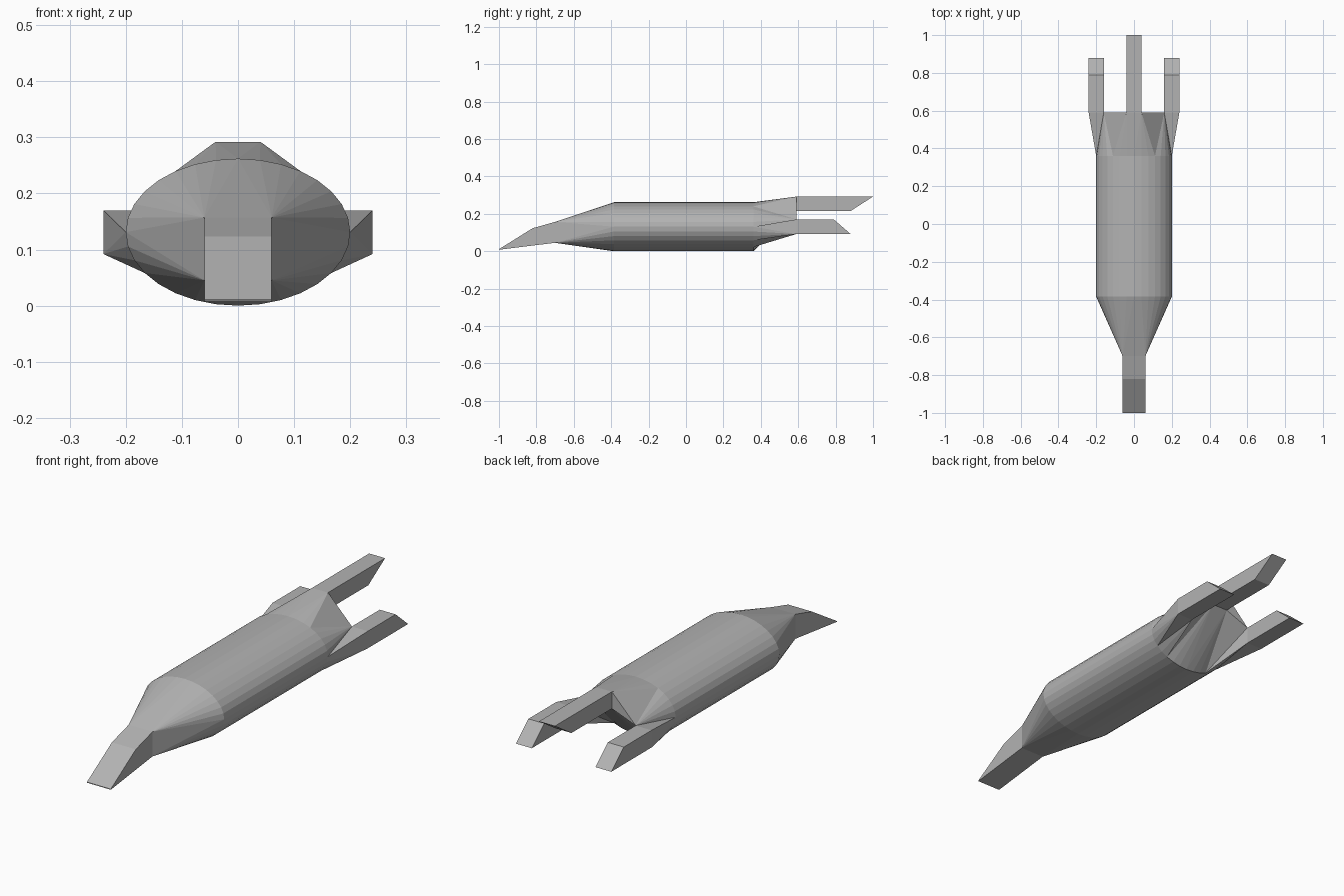
import bpy, bmesh, math

cube = bpy.data.objects.get("Cube")
if cube:
    bpy.data.objects.remove(cube, do_unlink=True)

grey = bpy.data.materials.new("hull_grey")
grey.use_nodes = True
GREY = (0.45, 0.45, 0.45, 1)
grey.diffuse_color = GREY
grey.node_tree.nodes["Principled BSDF"].inputs["Base Color"].default_value = GREY

RX, RZ, SIDES = 0.2, 0.131, 32
Q = SIDES // 4
FRONT, BACK, NOSE, ROOT = -0.385, 0.36, -0.7, 0.59


def finish(name, bm):
    bmesh.ops.recalc_face_normals(bm, faces=bm.faces)
    mesh = bpy.data.meshes.new(name)
    bm.to_mesh(mesh)
    bm.free()
    mesh.materials.append(grey)
    obj = bpy.data.objects.new(name, mesh)
    bpy.context.collection.objects.link(obj)
    return obj


def prism(name, profile, x0, x1):
    """Side profile of (y, z) points extruded across x."""
    bm = bmesh.new()
    face = bm.faces.new([bm.verts.new((x0, y, z)) for y, z in profile])
    new = bmesh.ops.extrude_face_region(bm, geom=[face])["geom"]
    verts = [v for v in new if isinstance(v, bmesh.types.BMVert)]
    bmesh.ops.translate(bm, verts=verts, vec=(x1 - x0, 0, 0))
    return finish(name, bm)


# Hull: the left half, then mirrored
bm = bmesh.new()


def ring(y):
    verts = {}
    for k in range(-Q, Q + 1):
        a = math.tau * k / SIDES
        x = 0 if abs(k) == Q else RX * math.cos(a)
        verts[k] = bm.verts.new((x, y, RZ + RZ * math.sin(a)))
    return verts


def fan(rim, first, last, apex):
    for k in range(first, last):
        bm.faces.new((rim[k], rim[k + 1], apex))


def face(*verts):
    bm.faces.new(verts)


front, back = ring(FRONT), ring(BACK)
for k in range(-Q, Q):
    face(front[k], front[k + 1], back[k + 1], back[k])

# Nose taper from ellipse to rectangle
n_top, n_low, m_top, m_low = [bm.verts.new((x, NOSE, z)) for x in (0.06, 0) for z in (0.157, 0.045)]
fan(front, 0, Q, n_top)
fan(front, -Q, 0, n_low)
face(front[0], n_top, n_low)
face(front[Q], n_top, m_top)
face(front[-Q], n_low, m_low)
face(n_top, n_low, m_low, m_top)

# Tail: arcs of the ellipse run out to the roots of the three prongs
t_top, t_low, c_top, c_low = [bm.verts.new((x, ROOT, z)) for x in (0.04, 0) for z in (0.292, 0.215)]
s_in, s_in_low, s_out, s_out_low = [bm.verts.new((x, ROOT, z)) for x in (0.16, 0.24) for z in (0.17, 0.092)]
fan(back, 5, Q, t_top)
face(back[Q], t_top, c_top)
face(back[5], t_top, s_in)
fan(back, 0, 5, s_in)
face(back[0], s_in, s_out)
face(back[0], s_out, s_out_low)
fan(back, -3, 0, s_out_low)
face(back[-3], s_out_low, s_in_low)
fan(back, -5, -3, s_in_low)
face(back[-5], s_in_low, s_in)
face(back[-5], s_in, t_low)
fan(back, -Q, -5, t_low)
face(back[-Q], t_low, c_low)
face(t_top, t_low, c_low, c_top)
face(t_top, s_in, t_low)
face(s_in, s_out, s_out_low, s_in_low)

# Drop the centre caps' seam by welding both halves
half = bm.verts[:] + bm.edges[:] + bm.faces[:]
copy = bmesh.ops.duplicate(bm, geom=half)["geom"]
bmesh.ops.scale(bm, vec=(-1, 1, 1), verts=[v for v in copy if isinstance(v, bmesh.types.BMVert)])
bmesh.ops.remove_doubles(bm, verts=bm.verts, dist=0.0001)
finish("hull", bm)

# Nose wedge
prism("nose_wedge", [(NOSE, 0.157), (-0.82, 0.123), (-1, 0.011), (-1, 0.008), (NOSE, 0.045)], -0.06, 0.06)

# Tail prongs with slanted ends
prism("top_prong", [(ROOT, 0.215), (0.88, 0.215), (1, 0.292), (ROOT, 0.292)], -0.04, 0.04)
for side, name in ((1, "left_prong"), (-1, "right_prong")):
    prism(name, [(ROOT, 0.092), (0.88, 0.092), (0.79, 0.17), (ROOT, 0.17)], side * 0.16, side * 0.24)
